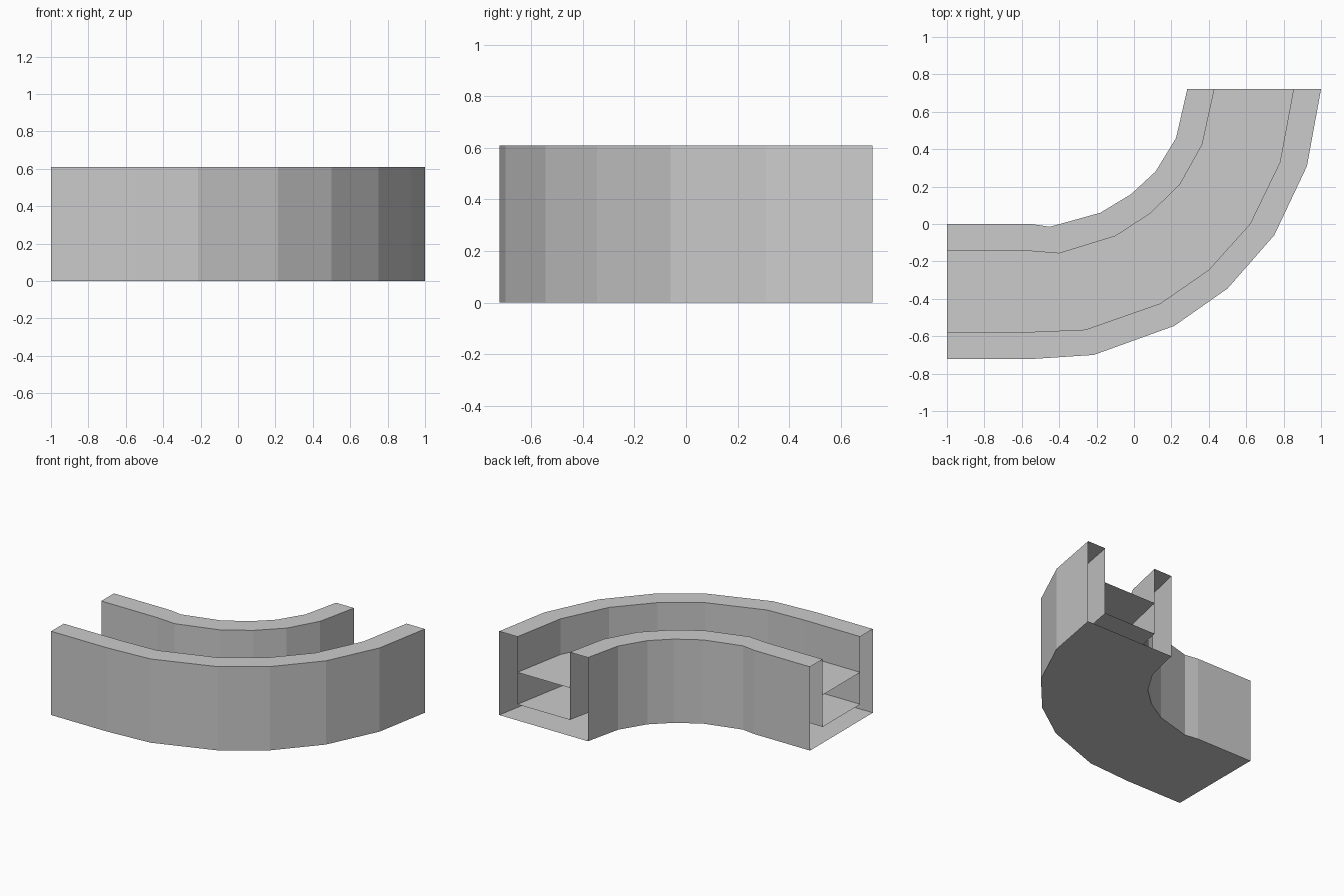
import bpy

if "Cube" in bpy.data.objects:
    bpy.data.objects.remove(bpy.data.objects["Cube"])

# Plan-view paths of the bend, from the left end round to the back end
OUTER = [(-1, -.722), (-.55, -.722), (-.215, -.70), (.215, -.545),
         (.50, -.345), (.75, -.06), (.925, .31), (1, .722)]
OUTER_IN = [(-1, -.577), (-.55, -.577), (-.26, -.565), (.14, -.425),
            (.40, -.245), (.62, 0), (.78, .33), (.853, .722)]
INNER_IN = [(-1, -.145), (-.55, -.145), (-.40, -.157), (-.10, -.065),
            (.085, .055), (.245, .21), (.365, .425), (.43, .722)]
INNER = [(-1, 0), (-.55, 0), (-.45, -.015), (-.18, .06),
         (-.015, .16), (.115, .28), (.225, .46), (.285, .722)]

TOP, SHELF, FLOOR = .61, .35, .117


def sweep(name, rails):
    """Skin a sheet across successive (path, height) rails, ends left open."""
    n = len(OUTER)
    verts = [(x, y, z) for path, z in rails for x, y in path]
    faces = []
    for r in range(len(rails) - 1):
        for i in range(n - 1):
            a, b = r * n + i, (r + 1) * n + i
            faces.append((a, a + 1, b + 1, b))
    mesh = bpy.data.meshes.new(name)
    mesh.from_pydata(verts, [], faces)
    obj = bpy.data.objects.new(name, mesh)
    bpy.context.collection.objects.link(obj)
    return obj


# Hollow side walls with open ends
sweep("outer_wall", [(OUTER, 0), (OUTER, TOP), (OUTER_IN, TOP), (OUTER_IN, FLOOR)])
sweep("inner_wall", [(INNER_IN, FLOOR), (INNER_IN, TOP), (INNER, TOP), (INNER, 0)])

# Thin horizontal sheets: channel floor, raised surface and underside
sweep("channel_floor", [(OUTER_IN, FLOOR), (INNER_IN, FLOOR)])
sweep("channel_surface", [(OUTER_IN, SHELF), (INNER_IN, SHELF)])
sweep("base", [(INNER, 0), (OUTER, 0)])
